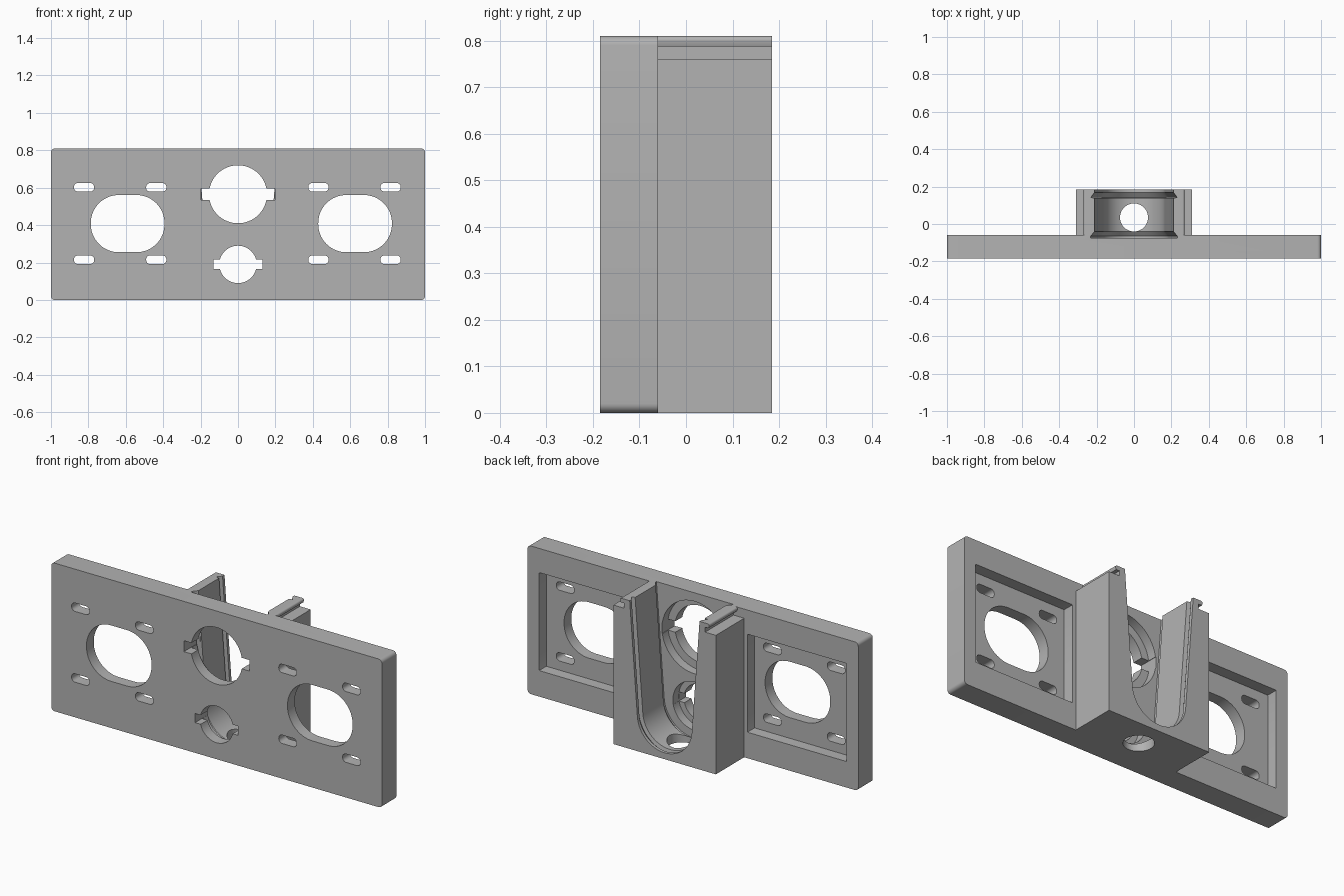
import bpy, bmesh
from math import sin, cos, pi, atan2

if "Cube" in bpy.data.objects:
    bpy.data.objects.remove(bpy.data.objects["Cube"])

FRONT, BACK, REAR = -0.185, -0.06, 0.185   # plate front, plate back, bracket back
TOP = 0.81

grey = bpy.data.materials.new("mid grey")
grey.use_nodes = True
grey.diffuse_color = (0.45, 0.45, 0.45, 1)
grey.node_tree.nodes["Principled BSDF"].inputs["Base Color"].default_value = (0.45, 0.45, 0.45, 1)


def arc(cx, cz, r, a0, a1, n=24):
    return [(cx + r * cos(a0 + (a1 - a0) * i / n), cz + r * sin(a0 + (a1 - a0) * i / n))
            for i in range(n + 1)]


def loft(name, sections):
    """Solid through equal-length (x, z) outlines placed at given y values."""
    bm = bmesh.new()
    rings = [[bm.verts.new((x, y, z)) for x, z in pts] for y, pts in sections]
    for a, b in zip(rings, rings[1:]):
        for i in range(len(a)):
            j = (i + 1) % len(a)
            bm.faces.new((a[i], a[j], b[j], b[i]))
    bm.faces.new(rings[0])
    bm.faces.new(rings[-1])
    bmesh.ops.recalc_face_normals(bm, faces=bm.faces)
    mesh = bpy.data.meshes.new(name)
    bm.to_mesh(mesh)
    bm.free()
    ob = bpy.data.objects.new(name, mesh)
    bpy.context.collection.objects.link(ob)
    return ob


def prism(name, pts, y0, y1):
    return loft(name, [(y0, pts), (y1, pts)])


def box(x0, x1, z0, z1):
    return [(x0, z0), (x1, z0), (x1, z1), (x0, z1)]


def rounded(cx, cz, hw, hh, r, n=16):
    pts = []
    for k, (sx, sz) in enumerate(((1, 1), (-1, 1), (-1, -1), (1, -1))):
        pts += arc(cx + sx * (hw - r), cz + sz * (hh - r), r, k * pi / 2, (k + 1) * pi / 2, n)
    return pts


def combine(target, tool, operation="DIFFERENCE"):
    mod = target.modifiers.new("join", "BOOLEAN")
    mod.operation, mod.solver, mod.object = operation, "EXACT", tool
    bpy.context.view_layer.objects.active = target
    bpy.ops.object.modifier_apply(modifier=mod.name)
    bpy.data.objects.remove(tool)


# Wide plate with rounded corners
plate = prism("mounting_plate", rounded(0, TOP / 2, 1, TOP / 2, 0.02, 6), FRONT, BACK)

# Bracket block whose top carries an outward hooked rail on each side
side = [(0.31, 0), (0.31, 0.76), (0.245, 0.76), (0.245, 0.787), (0.265, 0.787)]
side += arc(0.26, 0.8, 0.01, 0, pi / 2, 6)
bracket = prism("bracket", side + [(-x, z) for x, z in reversed(side)], BACK - 0.02, REAR)
combine(plate, bracket, "UNION")


# Tapered U channel with an undercut groove near each end
def channel_outline(grow):
    tilt = atan2(0.05, 0.61)
    r = 0.165 + grow
    return [(-0.215 - grow, TOP + 0.05)] + arc(0, 0.2, r, pi + tilt, 2 * pi - tilt, 40) \
        + [(0.215 + grow, TOP + 0.05)]


steps = [(-0.075, 0.02), (-0.065, 0.02), (-0.04, 0), (0.138, 0), (0.142, 0.02),
         (0.168, 0), (REAR + 0.05, 0)]
# The plate portion stays closed above; only the bracket and a shallow relief are cut
combine(plate, loft("channel_cutter", [(y, channel_outline(g)) for y, g in steps]))

# Keyhole openings with wider relief behind
for z, r, tab, half, relief in ((0.565, 0.155, 0.198, 0.03, 0.198),
                                (0.19, 0.1, 0.13, 0.025, 0.132)):
    combine(plate, prism("hole_cutter", arc(0, z, r, 0, 2 * pi * 63 / 64, 63), -0.3, 0.0))
    combine(plate, prism("tab_cutter", box(-tab, tab, z - half, z + half), -0.3, -0.05))
    combine(plate, prism("relief_cutter", arc(0, z, relief, 0, 2 * pi * 63 / 64, 63), -0.125, -0.045))

# Recessed panels with oval openings and four screw slots each
for centre, oval in ((-0.63, -0.59), (0.623, 0.626)):
    sign = 1 if centre > 0 else -1
    combine(plate, prism("pocket_cutter", rounded(sign * 0.63, 0.41, 0.3, 0.268, 0.004, 2), -0.122, 0.0))
    combine(plate, prism("oval_cutter", rounded(oval, 0.408, 0.197, 0.153, 0.15), -0.3, 0.0))
    for dx in (-0.193, 0.193):
        for z in (0.602, 0.215):
            combine(plate, prism("slot_cutter", rounded(centre + dx, z, 0.054, 0.023, 0.021, 6), -0.3, 0.0))

# Drain hole through the channel floor
bpy.ops.mesh.primitive_cylinder_add(vertices=40, radius=0.075, depth=0.3, location=(0, 0.035, 0.03))
combine(plate, bpy.context.object)

plate.data.materials.clear()
plate.data.materials.append(grey)
for poly in plate.data.polygons:
    poly.material_index = 0
bpy.ops.object.select_all(action="DESELECT")
plate.select_set(True)
bpy.context.view_layer.objects.active = plate
bpy.ops.object.shade_smooth_by_angle(angle=0.5)
